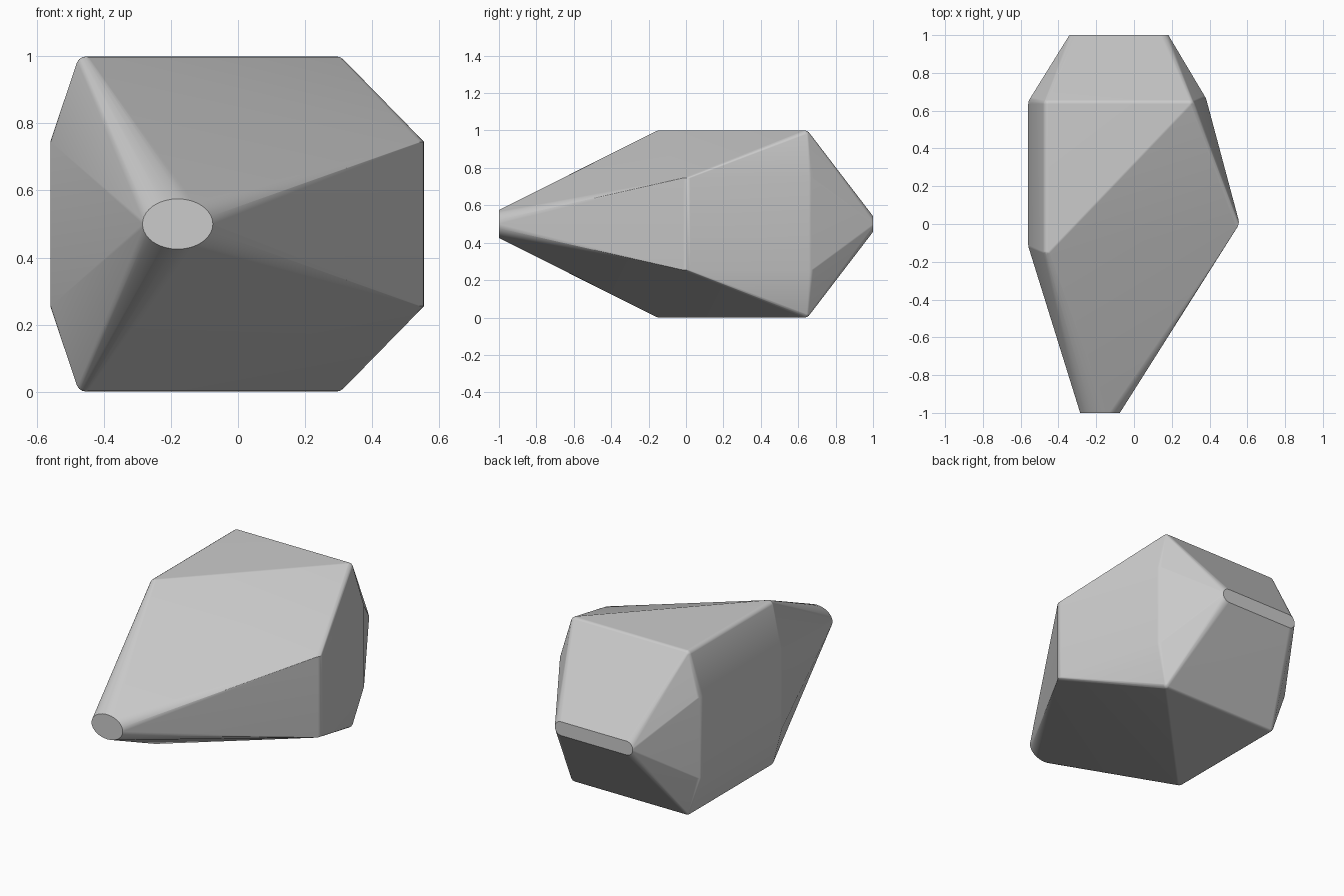
import bpy
import bmesh
from math import cos, sin, pi, radians
from mathutils import Vector

cube = bpy.data.objects.get("Cube")
if cube:
    bpy.data.objects.remove(cube, do_unlink=True)

MID = 0.5


def ring(center, u, v, n=24):
    """Points of an ellipse spanned by the half-axes u and v."""
    c, u, v = Vector(center), Vector(u), Vector(v)
    return [c + u * cos(2 * pi * i / n) + v * sin(2 * pi * i / n) for i in range(n)]


def ball(center, r, rows=8):
    """Points of a small sphere that rounds a corner."""
    points = []
    for j in range(rows + 1):
        a = pi * j / rows - pi / 2
        c = Vector(center) + Vector((0, 0, r * sin(a)))
        points += ring(c, (r * cos(a), 0, 0), (0, r * cos(a), 0), 16)
    return points


points = []

# Flat oval front tip and rounded flat strip at the back
points += ring((-0.18, -1, MID), (0.105, 0, 0), (0, 0, 0.075), 40)
for x in (-0.30, 0.14):
    points += ring((x, 1, MID), (0.042, 0, 0), (0, 0, 0.042))

# Upper and lower halves mirror each other
for side in (1, -1):
    for x, y in ((-0.453, -0.145), (-0.453, 0.635), (0.293, 0.635)):
        points += ball((x, y, MID + side * 0.47), 0.03)
    for x, y in ((-0.51, -0.11), (-0.51, 0.635), (0.505, 0.01), (0.335, 0.645)):
        points += ring((x, y, MID + side * 0.245), (0.05, 0, 0), (0, 0.05, 0))

# Rounded faceted body wrapped around the corners
bm = bmesh.new()
for p in points:
    bm.verts.new(p)
bmesh.ops.remove_doubles(bm, verts=bm.verts, dist=0.0005)
bmesh.ops.convex_hull(bm, input=bm.verts)
bmesh.ops.delete(bm, geom=[v for v in bm.verts if not v.link_faces], context='VERTS')
bmesh.ops.dissolve_limit(bm, angle_limit=radians(0.5), verts=bm.verts, edges=bm.edges)
bmesh.ops.recalc_face_normals(bm, faces=bm.faces)
mesh = bpy.data.meshes.new("faceted_stone")
bm.to_mesh(mesh)
bm.free()
stone = bpy.data.objects.new("faceted_stone", mesh)
bpy.context.collection.objects.link(stone)

# Plain grey stone
grey = bpy.data.materials.new("stone_grey")
grey.use_nodes = True
color = (0.6, 0.6, 0.6, 1)
grey.diffuse_color = color
grey.node_tree.nodes["Principled BSDF"].inputs["Base Color"].default_value = color
mesh.materials.append(grey)

# Smooth rounded edges, flat facets
bpy.context.view_layer.objects.active = stone
stone.select_set(True)
bpy.ops.object.shade_smooth_by_angle(angle=radians(35))
weighted = stone.modifiers.new("flat_facets", 'WEIGHTED_NORMAL')
weighted.keep_sharp = True
